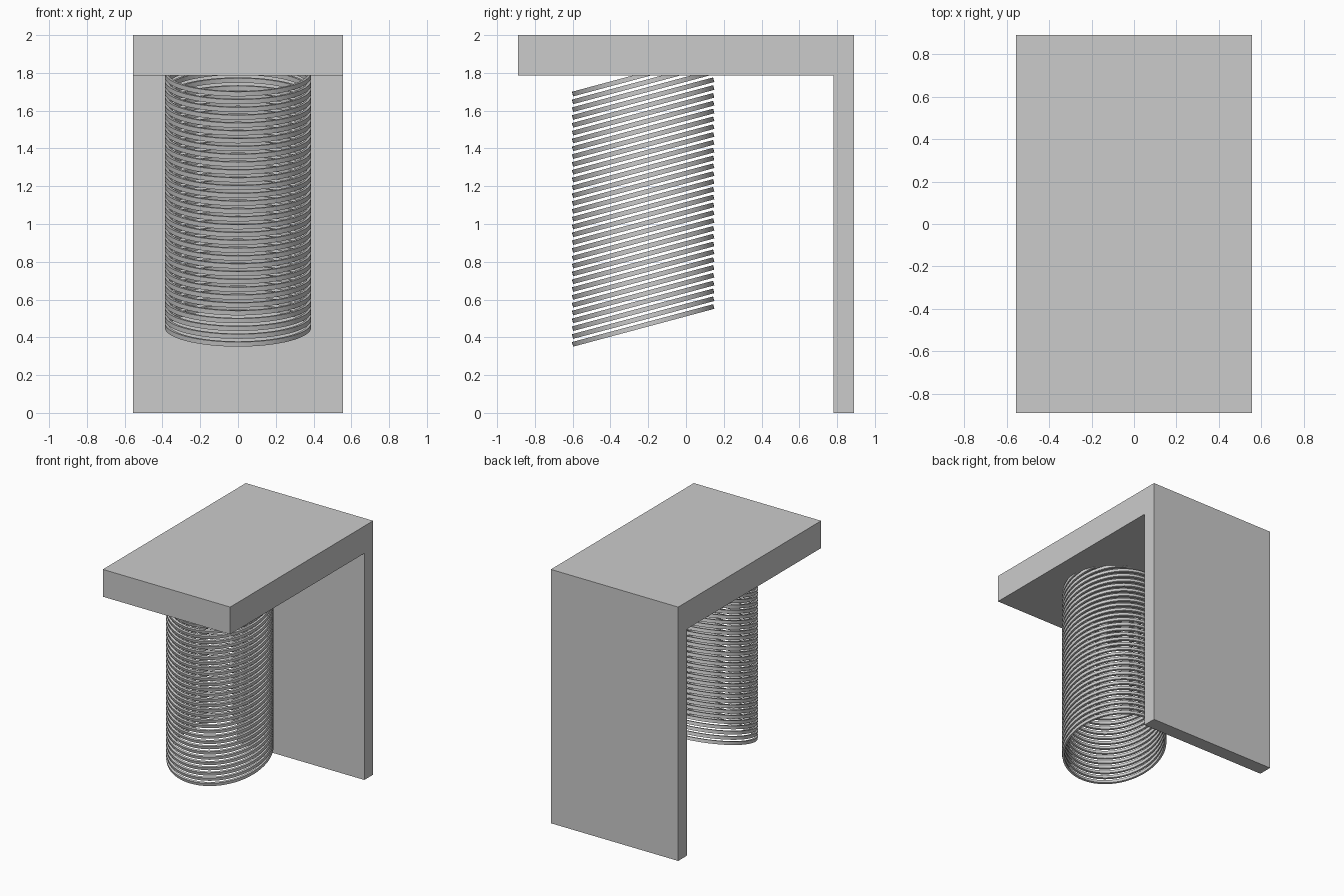
import bpy, bmesh
from math import cos, sin, tau, radians
from mathutils import Matrix

if "Cube" in bpy.data.objects:
    bpy.data.objects.remove(bpy.data.objects["Cube"])


def make_object(name, bm):
    bmesh.ops.recalc_face_normals(bm, faces=bm.faces[:])
    mesh = bpy.data.meshes.new(name)
    bm.to_mesh(mesh)
    bm.free()
    obj = bpy.data.objects.new(name, mesh)
    bpy.context.collection.objects.link(obj)
    return obj


# L-shaped bracket: thick top slab and thinner back panel in one profile
W = 0.555
profile = [(-0.89, 2), (-0.89, 1.785), (0.78, 1.785), (0.78, 0), (0.89, 0), (0.89, 2)]
bm = bmesh.new()
face = bm.faces.new([bm.verts.new((-W, y, z)) for y, z in profile])
ext = bmesh.ops.extrude_face_region(bm, geom=[face])
bmesh.ops.translate(bm, vec=(2 * W, 0, 0),
                    verts=[g for g in ext["geom"] if isinstance(g, bmesh.types.BMVert)])
make_object("bracket", bm)

# Stack of thin tilted rings hanging under the slab
SEG, R_OUT, R_IN, HALF = 64, 0.387, 0.371, 0.0125
COUNT, FIRST_Z, LAST_Z = 33, 0.463, 1.788
section = [(R_OUT, -HALF), (R_OUT, HALF), (R_IN, HALF), (R_IN, -HALF)]
bm = bmesh.new()
loops = [[bm.verts.new((r * cos(tau * i / SEG), r * sin(tau * i / SEG), h)) for r, h in section]
         for i in range(SEG)]
for i in range(SEG):
    a, b = loops[i], loops[(i + 1) % SEG]
    for j in range(4):
        k = (j + 1) % 4
        bm.faces.new((a[j], b[j], b[k], a[k]))
bmesh.ops.transform(bm, matrix=Matrix.Rotation(radians(15), 4, 'X'), verts=bm.verts[:])
rings = make_object("ring_stack", bm)
rings.location = (0, -0.227, FIRST_Z)

bpy.context.view_layer.objects.active = rings
rings.select_set(True)
bpy.ops.object.shade_smooth_by_angle(angle=radians(30))

array = rings.modifiers.new("stack", 'ARRAY')
array.count = COUNT
array.use_relative_offset = False
array.use_constant_offset = True
array.constant_offset_displace = (0, 0, (LAST_Z - FIRST_Z) / (COUNT - 1))
